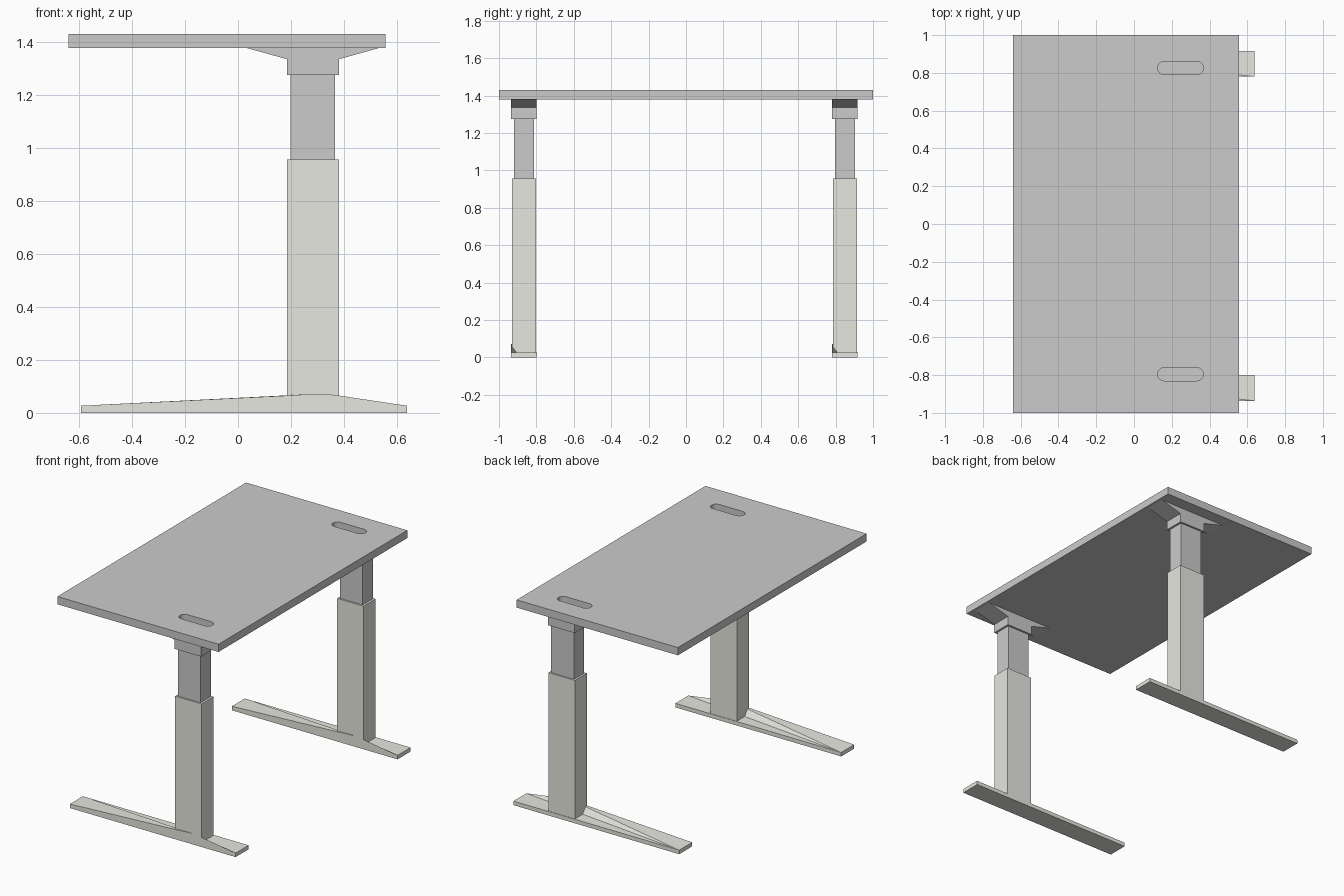
import bpy, bmesh, math

if "Cube" in bpy.data.objects:
    bpy.data.objects.remove(bpy.data.objects["Cube"])

warm = bpy.data.materials.new("pale_metal")
warm.diffuse_color = (0.8, 0.8, 0.75, 1)
warm.use_nodes = True
warm.node_tree.nodes["Principled BSDF"].inputs["Base Color"].default_value = warm.diffuse_color


def finish(name, bm, mat=None):
    bmesh.ops.recalc_face_normals(bm, faces=bm.faces)
    me = bpy.data.meshes.new(name)
    bm.to_mesh(me)
    bm.free()
    ob = bpy.data.objects.new(name, me)
    bpy.context.collection.objects.link(ob)
    if mat:
        me.materials.append(mat)
    return ob


def box(name, x, y, z, mat=None):
    return prism(name, [(x[0], z[0]), (x[1], z[0]), (x[1], z[1]), (x[0], z[1])], y, mat)


def prism(name, profile, y, mat=None):
    """Extrude an x-z outline along y."""
    bm = bmesh.new()
    face = bm.faces.new([bm.verts.new((px, y[0], pz)) for px, pz in profile])
    ext = bmesh.ops.extrude_face_region(bm, geom=[face])["geom"]
    moved = [v for v in ext if isinstance(v, bmesh.types.BMVert)]
    bmesh.ops.translate(bm, verts=moved, vec=(0, y[1] - y[0], 0))
    return finish(name, bm, mat)


def foot(name, y0, y1):
    """Flat bar whose front edge arches up, with the top fanned to one corner."""
    arch = [(-0.592, 0.027), (0.20, 0.066), (0.26, 0.070), (0.32, 0.072),
            (0.37, 0.067), (0.638, 0.027)]
    bm = bmesh.new()
    V = bm.verts.new
    front = [V((x, y0, z)) for x, z in arch]
    fl, fr = V((-0.592, y0, 0)), V((0.638, y0, 0))
    bl, br = V((-0.592, y1, 0)), V((0.638, y1, 0))
    tl, tr = V((-0.592, y1, 0.027)), V((0.638, y1, 0.027))
    bm.faces.new([fl, fr] + front[::-1])
    bm.faces.new([bl, br, tr, tl])
    bm.faces.new([fl, fr, br, bl])
    bm.faces.new([fl, bl, tl, front[0]])
    bm.faces.new([fr, br, tr, front[-1]])
    rim = front + [tr]
    for a, b in zip(rim, rim[1:]):
        bm.faces.new([tl, a, b])
    return finish(name, bm, warm)


# Tabletop
top = box("tabletop", (-0.64, 0.556), (-1, 1), (1.378, 1.43))

# Recessed cable slots
for side, yc in (("left", -0.795), ("right", 0.826)):
    r, bm = 0.035, bmesh.new()
    ring = []
    for cx, start in ((0.333, -90), (0.160, 90)):
        for i in range(9):
            a = math.radians(start + i * 22.5)
            ring.append(bm.verts.new((cx + r * math.cos(a), yc + r * math.sin(a), 1.385)))
    ext = bmesh.ops.extrude_face_region(bm, geom=[bm.faces.new(ring)])["geom"]
    bmesh.ops.translate(bm, vec=(0, 0, 0.1),
                        verts=[v for v in ext if isinstance(v, bmesh.types.BMVert)])
    cutter = finish(side + "_slot_cutter", bm)
    cutter.hide_render = True
    cutter.display_type = 'WIRE'
    cut = top.modifiers.new(side + "_slot", 'BOOLEAN')
    cut.operation, cut.solver, cut.object = 'DIFFERENCE', 'EXACT', cutter

# Legs: the same assembly repeated on both sides
for side, y in (("left", -0.936), ("right", 0.780)):
    foot(side + "_foot", y, y + 0.137)
    box(side + "_lower_column", (0.185, 0.381), (y + 0.006, y + 0.134), (0.01, 0.956), warm)
    box(side + "_upper_column", (0.198, 0.367), (y + 0.017, y + 0.124), (0.90, 1.30))
    prism(side + "_top_bracket",
          [(0.185, 1.275), (0.381, 1.275), (0.381, 1.335), (0.535, 1.378),
           (0.03, 1.378), (0.185, 1.335)], (y + 0.001, y + 0.137))
